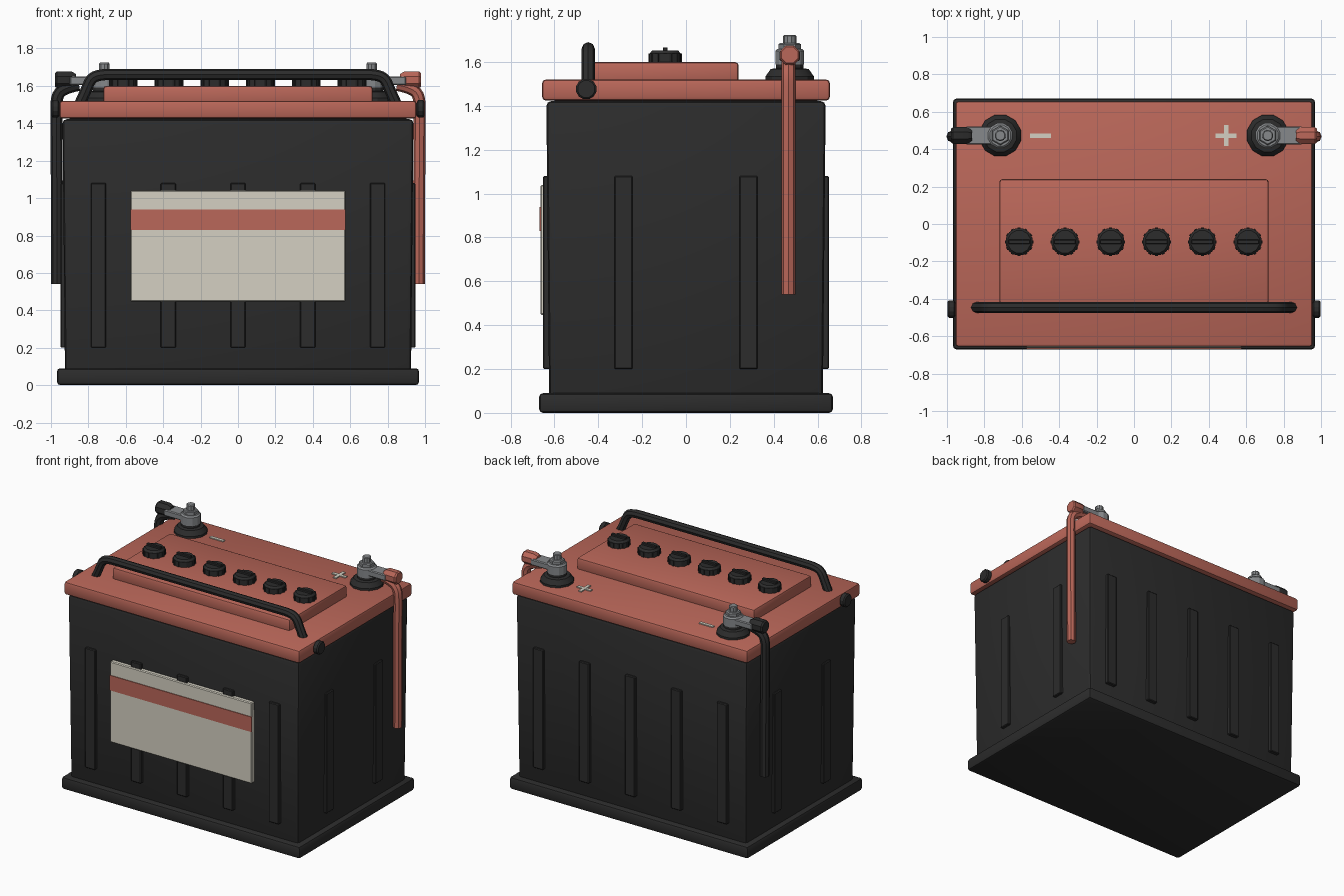
import bpy, bmesh, math
from mathutils import Matrix, Vector

cube = bpy.data.objects.get("Cube")
if cube:
    bpy.data.objects.remove(cube, do_unlink=True)


def material(name, r, g, b):
    m = bpy.data.materials.new(name)
    m.use_nodes = True
    m.diffuse_color = (r, g, b, 1)
    m.node_tree.nodes["Principled BSDF"].inputs["Base Color"].default_value = (r, g, b, 1)
    return m


BLACK = material("black plastic", 0.025, 0.025, 0.025)
RED = material("faded red", 0.49, 0.135, 0.10)
CREAM = material("cream", 0.66, 0.63, 0.54)
METAL = material("grey metal", 0.24, 0.25, 0.26)


def finish(name, mesh, mat):
    mesh.materials.clear()
    mesh.materials.append(mat)
    ob = bpy.data.objects.new(name, mesh)
    bpy.context.collection.objects.link(ob)
    bpy.ops.object.select_all(action="DESELECT")
    ob.select_set(True)
    bpy.context.view_layer.objects.active = ob
    bpy.ops.object.shade_smooth_by_angle(angle=math.radians(28))
    return ob


def box(name, mat, x, y, z, bevel=0.0, segments=2, taper=0.0):
    """Box from (min, max) ranges; taper narrows the foot on each side."""
    bm = bmesh.new()
    bmesh.ops.create_cube(bm, size=1)
    for v in bm.verts:
        foot = v.co.z < 0
        for i, (lo, hi) in enumerate((x, y, z)):
            side = v.co[i]
            v.co[i] = hi if side > 0 else lo
            if foot and i < 2:
                v.co[i] -= math.copysign(taper, side)
    if bevel:
        bmesh.ops.bevel(bm, geom=bm.edges[:], offset=bevel, segments=segments,
                        profile=0.5, affect="EDGES")
    mesh = bpy.data.meshes.new(name)
    bm.to_mesh(mesh)
    bm.free()
    return finish(name, mesh, mat)


def turned(name, mat, profile, centre, sides=12, axis="Z"):
    """Closed lathe of (radius, height) steps around an axis."""
    bm = bmesh.new()
    rings = []
    for r, h in profile:
        rings.append([bm.verts.new((r * math.cos(a), r * math.sin(a), h))
                      for a in (2 * math.pi * (i + 0.5) / sides for i in range(sides))])
    for low, high in zip(rings, rings[1:]):
        for i in range(sides):
            j = (i + 1) % sides
            bm.faces.new((low[i], low[j], high[j], high[i]))
    bm.faces.new(rings[0][::-1])
    bm.faces.new(rings[-1])
    turn = Matrix.Rotation(math.pi / 2, 4, "Y") if axis == "X" else Matrix()
    bm.transform(Matrix.Translation(Vector(centre)) @ turn)
    bmesh.ops.recalc_face_normals(bm, faces=bm.faces[:])
    mesh = bpy.data.meshes.new(name)
    bm.to_mesh(mesh)
    bm.free()
    return finish(name, mesh, mat)


def tube(name, mat, points, radius):
    """Capped round tube along a smooth path."""
    curve = bpy.data.curves.new(name + "_path", "CURVE")
    curve.dimensions = "3D"
    curve.bevel_depth = radius
    curve.bevel_resolution = 2
    curve.use_fill_caps = True
    path = curve.splines.new("NURBS")
    path.points.add(len(points) - 1)
    for p, co in zip(path.points, points):
        p.co = (*co, 1)
    path.order_u = 3
    path.use_endpoint_u = True
    path.resolution_u = 4
    temp = bpy.data.objects.new(name + "_path", curve)
    bpy.context.collection.objects.link(temp)
    graph = bpy.context.evaluated_depsgraph_get()
    mesh = bpy.data.meshes.new_from_object(temp.evaluated_get(graph))
    bpy.data.objects.remove(temp, do_unlink=True)
    return finish(name, mesh, mat)


def around(c, half):
    return (c - half, c + half)


# Case, foot and lid
box("foot_rim", BLACK, (-0.968, 0.968), (-0.67, 0.67), (0, 0.09), 0.018)
box("case", BLACK, (-0.938, 0.938), (-0.637, 0.637), (0.05, 1.422), 0.022, taper=0.013)
box("lid", RED, (-0.955, 0.955), (-0.656, 0.656), (1.425, 1.52), 0.016)
box("lid_seal", BLACK, (-0.9, 0.9), (-0.6, 0.6), (1.4, 1.44))
box("raised_panel", RED, (-0.72, 0.72), (-0.43, 0.24), (1.5, 1.6), 0.016)

# Vertical ribs on all four walls
RIB_Z = (0.2, 1.08)
for side in (-1, 1):
    for i in range(-2, 3):
        box("long_wall_rib", BLACK, around(i * 0.373, 0.041),
            around(side * 0.633, 0.019), RIB_Z, 0.005, 1)
    for y in (-0.285, 0.285):
        box("end_wall_rib", BLACK, around(side * 0.93, 0.018),
            around(y, 0.042), RIB_Z, 0.005, 1)

# Front label with its stripe
box("label", CREAM, (-0.575, 0.575), (-0.664, -0.62), (0.447, 1.04), 0.006, 1)
box("label_stripe", RED, (-0.576, 0.576), (-0.669, -0.661), (0.83, 0.94))

# Filler caps
for i in range(6):
    x, y = -0.614 + i * 0.2448, -0.095
    turned("filler_cap", BLACK, [(0.074, 1.59), (0.074, 1.638), (0.062, 1.652)], (x, y, 0))
    for k in range(12):
        a = math.pi * k / 6
        grip = box("cap_grip", BLACK, (0.066, 0.077), (-0.008, 0.008), (1.6, 1.638))
        grip.location = (x, y, 0)
        grip.rotation_euler.z = a
    box("cap_ridge", BLACK, around(x, 0.058), around(y, 0.011), (1.64, 1.667), 0.003, 1)

# Carrying handle and its pivots
HY = -0.446
right_half = [(-0.845, HY, 1.505), (-0.815, HY, 1.57), (-0.785, HY, 1.645),
              (-0.725, HY, 1.661), (-0.65, HY, 1.661)]
left_half = [(-x, y, z) for x, y, z in reversed(right_half)]
tube("handle", BLACK, right_half + left_half, 0.03)
for s in (-1, 1):
    turned("handle_pivot", BLACK, [(0.03, 0.92), (0.03, 0.952), (0.048, 0.962),
                                   (0.048, 0.99), (0.04, 0.998)][::s],
           (0, -0.455, 1.477), 12, "X") if s > 0 else \
        turned("handle_pivot", BLACK, [(0.04, -0.998), (0.048, -0.99), (0.048, -0.962),
                                       (0.03, -0.952), (0.03, -0.92)],
               (0, -0.455, 1.477), 12, "X")

# Terminals, clamps and cables
TY = 0.473
for s, colour, side in ((-1, BLACK, "negative"), (1, RED, "positive")):
    x = s * 0.715
    turned(side + "_terminal_base", BLACK,
           [(0.114, 1.51), (0.114, 1.535), (0.09, 1.568), (0.065, 1.572), (0.065, 1.6)],
           (x, TY, 0))
    turned(side + "_clamp_ring", METAL,
           [(0.068, 1.59), (0.068, 1.65), (0.058, 1.66)], (x, TY, 0), 12)
    turned(side + "_clamp_nut", METAL, [(0.052, 1.65), (0.052, 1.68), (0.045, 1.686)],
           (x, TY, 0), 6)
    turned(side + "_post", METAL, [(0.03, 1.6), (0.03, 1.718), (0.025, 1.724)], (x, TY, 0), 10)
    box(side + "_clamp_arm", METAL, sorted((s * 0.74, s * 0.9)), around(TY, 0.048),
        (1.605, 1.65), 0.006, 1)
    sleeve = [(0.034, s * 0.865), (0.048, s * 0.89), (0.048, s * 0.968), (0.04, s * 0.978)]
    turned(side + "_cable_sleeve", colour, sleeve, (0, TY, 1.632), 8, "X")
    path = [(0.85, 1.605), (0.905, 1.595), (0.968, 1.56), (0.972, 1.46), (0.97, 1.3),
            (0.968, 0.9), (0.967, 0.54)]
    tube(side + "_cable", colour, [(s * px, TY - 0.005, pz) for px, pz in path], 0.032)

# Polarity marks
box("minus_mark", CREAM, around(-0.5, 0.056), around(TY, 0.012), (1.515, 1.527))
box("plus_mark_bar", CREAM, around(0.492, 0.056), around(TY, 0.012), (1.515, 1.527))
box("plus_mark_upright", CREAM, around(0.492, 0.012), around(TY, 0.056), (1.515, 1.5275))
